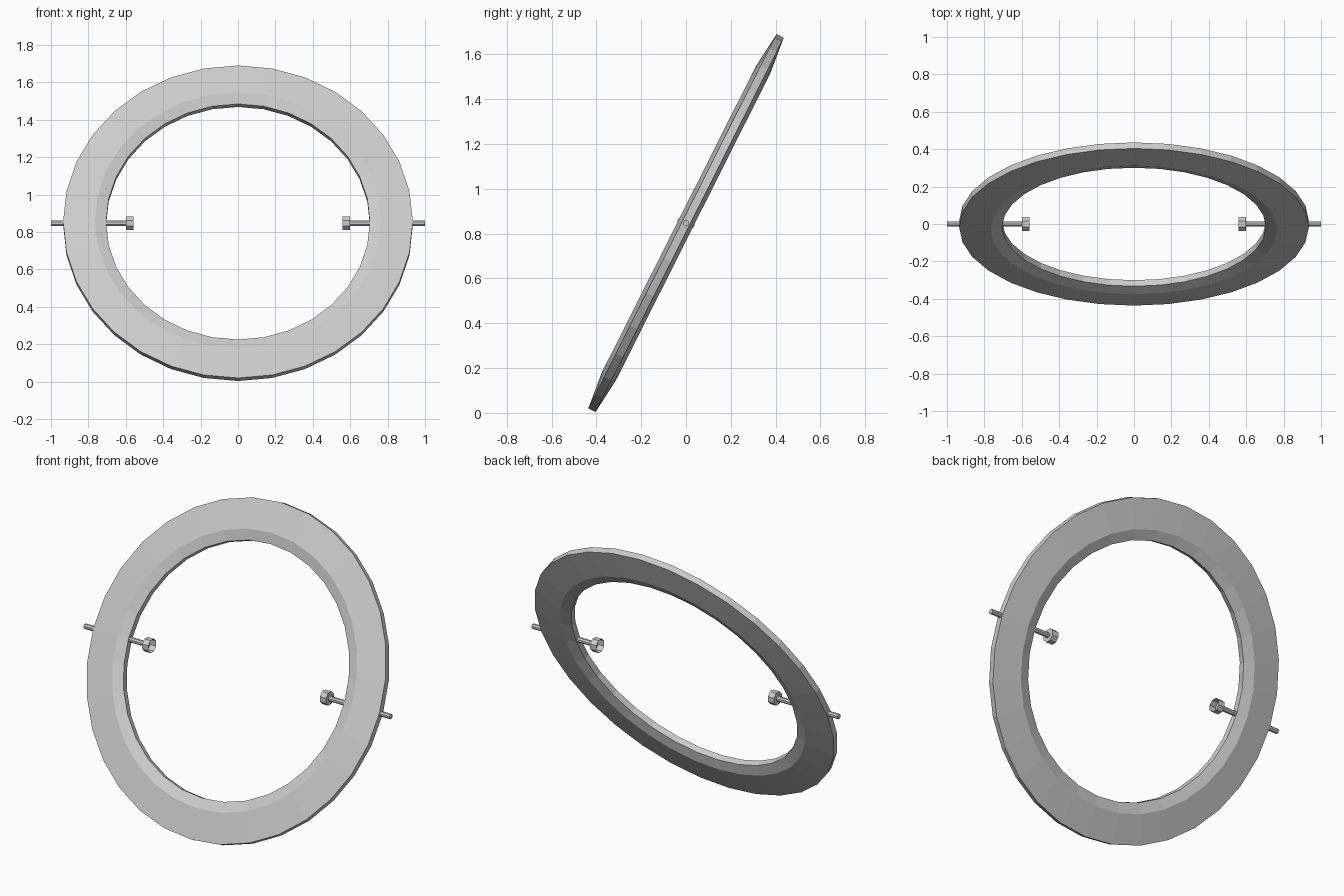
import bpy, bmesh
from math import sin, cos, pi, radians
from mathutils import Matrix

if "Cube" in bpy.data.objects:
    bpy.data.objects.remove(bpy.data.objects["Cube"])


def lathe(name, profile, sides, closed, matrix, phase=0.0):
    """Spin (radius, height) points about local z; closed joins last to first."""
    bm = bmesh.new()
    rings = []
    for r, h in profile:
        rings.append([bm.verts.new((r * cos(2 * pi * i / sides + phase),
                                    r * sin(2 * pi * i / sides + phase), h))
                      for i in range(sides)])
    pairs = list(zip(rings, rings[1:]))
    if closed:
        pairs.append((rings[-1], rings[0]))
    else:
        bm.faces.new(rings[0][::-1])  # outer end of the pin
    for a, b in pairs:
        for i in range(sides):
            j = (i + 1) % sides
            bm.faces.new((a[i], a[j], b[j], b[i]))
    bm.transform(matrix)
    bmesh.ops.recalc_face_normals(bm, faces=bm.faces)
    mesh = bpy.data.meshes.new(name)
    bm.to_mesh(mesh)
    bm.free()
    obj = bpy.data.objects.new(name, mesh)
    bpy.context.collection.objects.link(obj)
    return obj


CENTRE_Z = 0.847

# Tilted ring: thin rims, thickest just outside the inner edge
ring_profile = [(0.935, -0.018), (0.935, 0.018), (0.765, 0.036),
                (0.705, 0.018), (0.705, -0.018), (0.765, -0.036)]
tilt = Matrix.Translation((0, 0, CENTRE_Z)) @ Matrix.Rotation(radians(63.3), 4, 'X')
lathe("ring", ring_profile, 32, True, tilt)

# Pivot pins through the ring, each with an open cup head facing inwards
pin_profile = [(0.015, -1.0), (0.015, -0.6), (0.04, -0.6), (0.04, -0.56)]
for name, angle in (("left_pin", 90), ("right_pin", -90)):
    place = Matrix.Translation((0, 0, CENTRE_Z)) @ Matrix.Rotation(radians(angle), 4, 'Y')
    lathe(name, pin_profile, 8, False, place, pi / 8)
